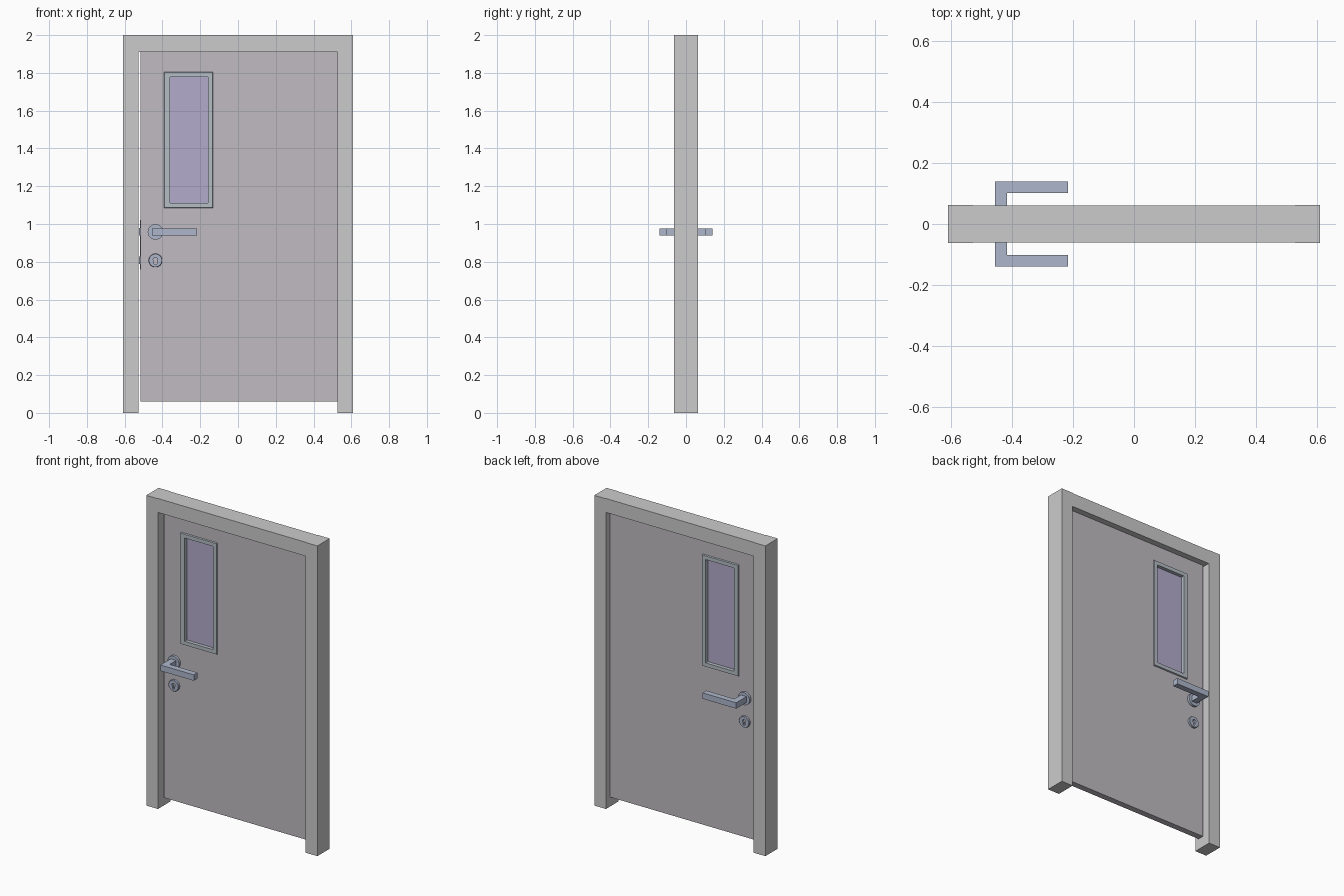
import bpy, bmesh
from math import sin, cos, pi

if "Cube" in bpy.data.objects:
    bpy.data.objects.remove(bpy.data.objects["Cube"])


def material(name, rgb):
    m = bpy.data.materials.new(name)
    m.diffuse_color = (*rgb, 1)
    m.use_nodes = True
    m.node_tree.nodes["Principled BSDF"].inputs["Base Color"].default_value = m.diffuse_color
    return m


LEAF = material("leaf_paint", (0.53, 0.50, 0.54))
METAL = material("brushed_metal", (0.42, 0.47, 0.60))
TRIM = material("trim_metal", (0.46, 0.51, 0.56))
GLASS = material("tinted_glass", (0.45, 0.41, 0.60))


def finish(name, bm, mat=None, smooth=False):
    bmesh.ops.recalc_face_normals(bm, faces=bm.faces[:])
    me = bpy.data.meshes.new(name)
    bm.to_mesh(me)
    bm.free()
    ob = bpy.data.objects.new(name, me)
    bpy.context.collection.objects.link(ob)
    if mat:
        me.materials.append(mat)
    if smooth:
        bpy.context.view_layer.objects.active = ob
        ob.select_set(True)
        bpy.ops.object.shade_smooth_by_angle()
        ob.select_set(False)
    return ob


def prism(name, pts, axis, a, b, mat=None, smooth=False):
    """Extrude a closed profile along y (points x,z) or z (points x,y)."""
    bm = bmesh.new()
    put = (lambda p, d: (p[0], d, p[1])) if axis == "y" else (lambda p, d: (p[0], p[1], d))
    face = bm.faces.new([bm.verts.new(put(p, a)) for p in pts])
    ext = bmesh.ops.extrude_face_region(bm, geom=[face])["geom"]
    move = (0, b - a, 0) if axis == "y" else (0, 0, b - a)
    bmesh.ops.translate(bm, vec=move, verts=[v for v in ext if isinstance(v, bmesh.types.BMVert)])
    return finish(name, bm, mat, smooth)


def rect(x0, x1, z0, z1):
    return [(x0, z0), (x1, z0), (x1, z1), (x0, z1)]


def box(name, x, y, z, mat=None):
    return prism(name, rect(*x, *z), "y", y[0], y[1], mat)


def ring(name, loops, mat=None, smooth=False):
    """Skin a closed tube through (points, y) loops of equal point count."""
    bm = bmesh.new()
    rows = [[bm.verts.new((p[0], y, p[1])) for p in pts] for pts, y in loops]
    n = len(rows[0])
    for i, row in enumerate(rows):
        nxt = rows[(i + 1) % len(rows)]
        for k in range(n):
            j = (k + 1) % n
            bm.faces.new((row[k], row[j], nxt[j], nxt[k]))
    return finish(name, bm, mat, smooth)


def circle(cx, cz, r, n=40):
    return [(cx + r * cos(2 * pi * k / n), cz + r * sin(2 * pi * k / n)) for k in range(n)]


def keyhole(cx, cz, n=40):
    """Round hole with a slot running down from it."""
    pts = []
    for k in range(n):
        c, s = cos(2 * pi * k / n), sin(2 * pi * k / n)
        r = 0.012
        if s < 0:
            r = max(r, min(0.007 / max(abs(c), 1e-6), 0.025 / -s))
        pts.append((cx + r * c, cz + r * s))
    return pts


# Door frame: two jambs and a slightly thinner header
D = 0.02
box("left_jamb", (-0.61, -0.527), (-0.063, 0.063), (0, 2))
box("right_jamb", (0.527, 0.61), (-0.063, 0.063), (0, 2))
box("frame_header", (-0.527, 0.527), (-0.06, 0.06), (1.91, 2))

# Door leaf with a window opening
opening = rect(-0.37, -0.15, 1.10, 1.79)
leaf = rect(-0.515, 0.527, 0.06, 1.91)
ring("door_leaf", [(leaf, -D), (leaf, D), (opening, D), (opening, -D)], LEAF)

# Window pane and the chamfered trim around it
box("window_pane", (-0.37, -0.15), (-0.005, 0.005), (1.10, 1.79), GLASS)
outer = rect(-0.393, -0.132, 1.085, 1.805)
face = rect(-0.390, -0.135, 1.088, 1.802)
inner = rect(-0.361, -0.159, 1.112, 1.778)
ring("window_trim", [(outer, -D), (face, -0.028), (inner, -0.028), (inner, 0.028),
                     (face, 0.028), (outer, D)], TRIM)

# Handle, rose and keyhole plate on both faces
HX, HZ, KZ = -0.437, 0.958, 0.807
for side, s in (("front", -1), ("back", 1)):
    prism(side + "_handle_rose", circle(HX, HZ, 0.041), "y", s * D, s * 0.036, METAL, True)
    lever = [(-0.456, 0.03), (-0.416, 0.03), (-0.416, 0.102), (-0.217, 0.102),
             (-0.217, 0.14), (-0.456, 0.14)]
    prism(side + "_handle_lever", [(x, s * y) for x, y in lever], "z", 0.939, 0.977, METAL)
    disc, rim, hole = circle(HX, KZ, 0.036), circle(HX, KZ, 0.034), keyhole(HX, KZ + 0.004)
    ring(side + "_keyhole_plate", [(disc, s * D), (disc, s * 0.032), (rim, s * 0.034),
                                   (hole, s * 0.034), (hole, s * D)], METAL, True)

# Lock hardware on the closing edge
box("lock_faceplate", (-0.518, -0.512), (-0.012, 0.012), (0.76, 1.02), METAL)
for name, z in (("latch_bolt", HZ), ("dead_bolt", KZ)):
    box(name, (-0.524, -0.514), (-0.007, 0.007), (z - 0.02, z + 0.02), METAL)
